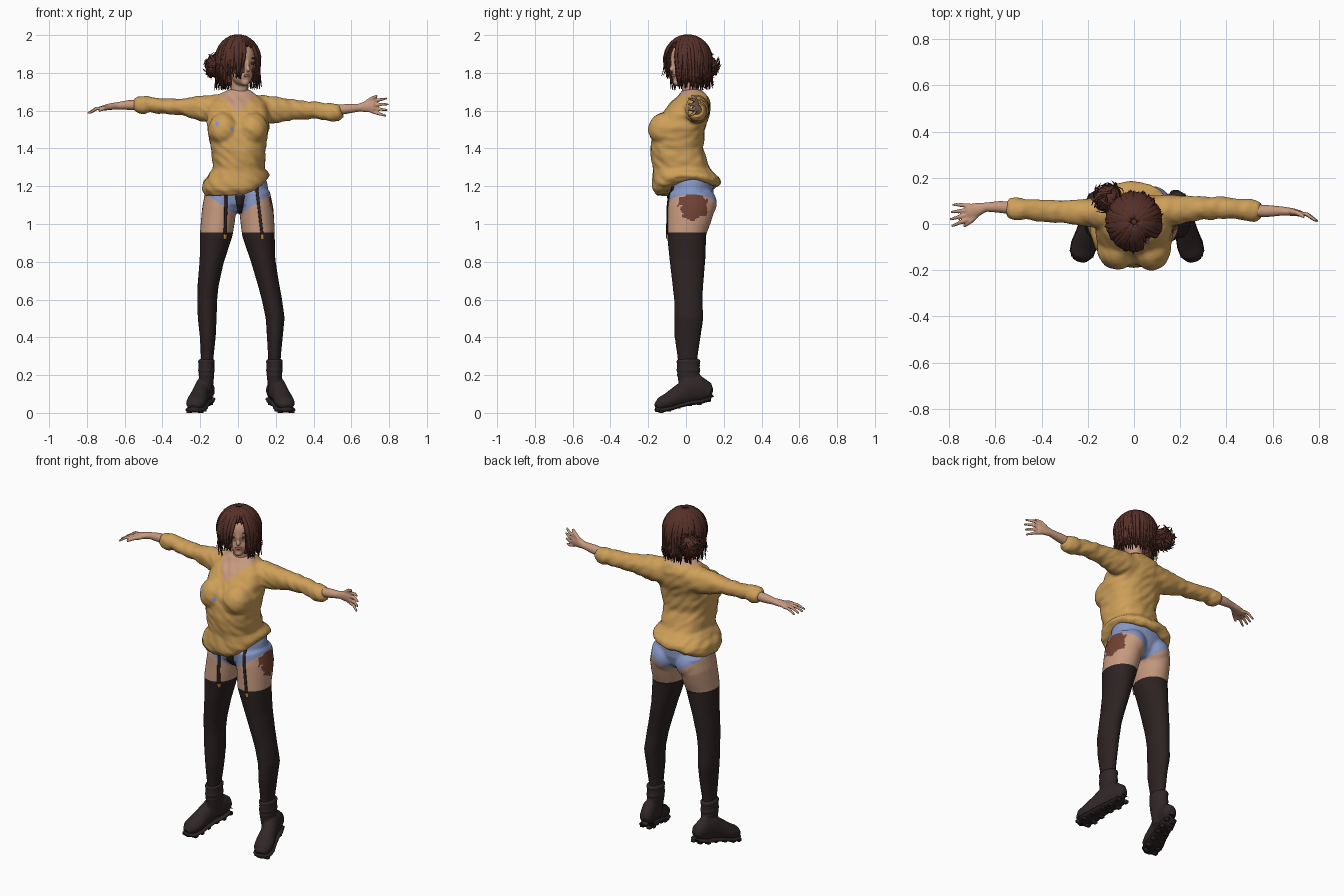
import bpy, bmesh, math, random
from mathutils import Vector, Matrix, noise

rng = random.Random(7)
if "Cube" in bpy.data.objects:
    bpy.data.objects.remove(bpy.data.objects["Cube"])


def material(name, *rgb):
    m = bpy.data.materials.new(name)
    m.use_nodes = True
    m.diffuse_color = (*rgb, 1)
    node = m.node_tree.nodes["Principled BSDF"]
    node.inputs["Base Color"].default_value = (*rgb, 1)
    node.inputs["Roughness"].default_value = 0.8
    return m


KNIT = material("mustard knit", .62, .35, .1)
SKIN = material("skin", .57, .32, .21)
BLUE = material("pale blue cloth", .24, .31, .56)
STOCKING = material("dark stocking", .026, .016, .016)
BOOT = material("boot leather", .03, .02, .02)
HAIR = material("auburn hair", .095, .03, .022)
INK = material("skin marking", .17, .055, .035)
GOLD = material("gold clip", .5, .28, .06)
LIPS = material("lips", .35, .11, .08)
EYES = material("eyes", .05, .035, .03)


def loft(bm, rings):
    vs = [[bm.verts.new(p) for p in ring] for ring in rings]
    for a, b in zip(vs, vs[1:]):
        for i in range(len(a)):
            bm.faces.new((a[i], a[i - 1], b[i - 1], b[i]))
    bm.faces.new(vs[0])
    bm.faces.new(vs[-1])


def tube(bm, pts, n=20, center=None):
    """Sweep along points of (x, y, z, side radius, other radius)."""
    rings, cs = [], [Vector(p[:3]) for p in pts]
    for i, p in enumerate(pts):
        d = (cs[min(i + 1, len(cs) - 1)] - cs[max(i - 1, 0)]).normalized()
        ref = Vector((0, 1, 0)) if abs(d.z) > .7 else Vector((0, 0, 1))
        if center:
            ref = cs[i] - center
        u = ref.cross(d).normalized()
        v = d.cross(u)
        turn = [math.tau * k / n for k in range(n)]
        rings.append([cs[i] + u * p[3] * math.cos(a) + v * p[-1] * math.sin(a) for a in turn])
    loft(bm, rings)


def ball(bm, c, r, yaw=0):
    m = Matrix.Translation(c) @ Matrix.Rotation(yaw, 4, 'Z') @ Matrix.Diagonal((*r, 1))
    bmesh.ops.create_icosphere(bm, subdivisions=3, radius=1, matrix=m)


def finish(name, bm, mats, voxel=0, smooth=4):
    """Make an object; with a voxel size, fuse its overlapping parts."""
    bmesh.ops.recalc_face_normals(bm, faces=bm.faces)
    ob = bpy.data.objects.new(name, bpy.data.meshes.new(name))
    bm.to_mesh(ob.data)
    bm.free()
    bpy.context.collection.objects.link(ob)
    if voxel:
        mod = ob.modifiers.new("fuse", 'REMESH')
        mod.mode, mod.voxel_size = 'VOXEL', voxel
        ob.modifiers.new("soften", 'SMOOTH').iterations = smooth
        graph = bpy.context.evaluated_depsgraph_get()
        fused = bpy.data.meshes.new_from_object(ob.evaluated_get(graph))
        ob.modifiers.clear()
        ob.data = fused
        fused.name = name
    ob.data.materials.clear()
    for m in mats:
        ob.data.materials.append(m)
    ob.data.shade_smooth()
    return ob


def paint(ob, planes, rule, wrinkle=0):
    """Cut along planes and colour faces by a rule, after optional creasing."""
    bm = bmesh.new()
    bm.from_mesh(ob.data)
    if wrinkle:
        for v in bm.verts:
            x, y, z = v.co
            v.co += v.normal * wrinkle * noise.noise(Vector((x * 18, y * 14, z * 28 + x * 20)))
    for co, no in planes:
        bmesh.ops.bisect_plane(bm, geom=bm.verts[:] + bm.edges[:] + bm.faces[:],
                               plane_co=co, plane_no=no)
    for f in bm.faces:
        f.material_index = rule(f.calc_center_median())
    bm.to_mesh(ob.data)
    bm.free()


# Sweater: torso from bounds (z, left, right, front, back), bust and sleeves
bm = bmesh.new()
rings = []
for z, x0, x1, y0, y1 in [(1.15, -.175, .155, -.155, .16), (1.18, -.192, .168, -.178, .185),
                          (1.22, -.185, .165, -.178, .18), (1.29, -.135, .14, -.175, .125),
                          (1.4, -.142, .147, -.188, .088), (1.5, -.165, .165, -.178, .1),
                          (1.58, -.165, .165, -.13, .125), (1.64, -.15, .15, -.085, .13),
                          (1.68, -.105, .105, -.04, .115), (1.71, -.055, .06, -.02, .08)]:
    ring, low = [], max(0, (1.3 - z) / .15)
    for k in range(32):
        c, s = math.cos(math.tau * k / 32), math.sin(math.tau * k / 32)
        px, py = [math.copysign(abs(t) ** .82, t) for t in (c, s)]
        lift = low * (.09 * max(0, c) ** 2 + .045 * max(0, s) ** 2)
        ring.append(Vector(((x0 + x1) / 2 + px * (x1 - x0) / 2,
                            (y0 + y1) / 2 + py * (y1 - y0) / 2, z + lift)))
    rings.append(ring)
loft(bm, rings)
for s in (-1, 1):
    ball(bm, (s * .075, -.108, 1.5), (.085, .092, .09))
tube(bm, [(-.06, .045, 1.61, .08, .08), (-.18, .05, 1.612, .064, .07), (-.3, .052, 1.62, .05, .045),
          (-.42, .06, 1.625, .046, .042), (-.46, .063, 1.63, .045, .04), (-.49, .064, 1.63, .051, .047),
          (-.53, .066, 1.63, .048, .045), (-.55, .068, 1.63, .036, .034)])
tube(bm, [(.06, .045, 1.61, .08, .08), (.18, .06, 1.605, .064, .072), (.3, .07, 1.605, .05, .054),
          (.42, .068, 1.6, .047, .045), (.46, .062, 1.595, .046, .042), (.49, .06, 1.592, .051, .048),
          (.53, .057, 1.592, .047, .046), (.55, .056, 1.598, .034, .034)])
sweater = finish("sweater", bm, [KNIT, SKIN, BLUE], .009, 4)
specks = [Vector((-.11, -.17, 1.53)), Vector((-.03, -.19, 1.5))]


def sweater_color(c):
    if c.z > (1.585 + 1.05 * abs(c.x) if c.y < .03 else 1.69):
        return 1
    return 2 if c.y < 0 and any((c - p).xz.length < .011 for p in specks) else 0


paint(sweater, [((0, 0, 1.585), (s * 1.05, 0, -1)) for s in (-1, 1)] + [((0, 0, 1.69), (0, 0, 1))],
      sweater_color, .006)

# Hips and legs: height, left x, right x, depth centre, radii
bm = bmesh.new()
tube(bm, [(0, .02, 1.06, .05, .07), (0, .022, 1.1, .13, .11), (0, .025, 1.15, .165, .122),
          (0, .025, 1.22, .155, .12), (0, .01, 1.32, .11, .09)], 28)
legs = [(1.16, .085, .09, .03, .085, .12), (1.08, .097, .1, .026, .09, .125),
        (1.02, .102, .106, .015, .09, .116), (.95, .108, .115, .003, .087, .105),
        (.8, .135, .14, .008, .064, .094), (.68, .162, .158, .01, .056, .082),
        (.6, .18, .163, .012, .053, .075), (.5, .197, .163, .015, .05, .077),
        (.4, .195, .16, .008, .042, .069), (.3, .193, .163, .008, .034, .054),
        (.2, .193, .167, .01, .032, .046)]
tube(bm, [(l, y, z, a, b) for z, l, r, y, a, b in legs], 24)
tube(bm, [(-r, y, z, a, b) for z, l, r, y, a, b in legs], 24)
for s in (-1, 1):
    ball(bm, (s * .083, .08, 1.11), (.078, .084, .085))
body = finish("hips_and_legs", bm, [SKIN, STOCKING, BLUE, INK], .0085, 3)


def body_color(c):
    if c.z < .955:
        return 1
    if c.z > 1.045 + .65 * abs(c.x):
        return 2
    wobble = noise.noise(c * 45) * .45
    spot = math.hypot((c.y - .04) / .075, (c.z - 1.1) / .075) + wobble
    return 3 if c.x > .1 and spot < 1 else 0


paint(body, [((0, 0, .955), (0, 0, 1))] +
      [((0, 0, 1.045), (s * .65, 0, -1)) for s in (-1, 1)], body_color)


# Garter straps, clips and front panel, wrapped onto the front of the body
def ribbon(name, top, bottom, w0, w1, mat, thick=.006):
    bm = bmesh.new()
    rows, n = [], 16
    for i in range(n + 1):
        x, z = Vector(top).lerp(Vector(bottom), i / n)
        w = w0 + (w1 - w0) * i / n
        rows.append([bm.verts.new((x + s * w, -.4, z)) for s in (-1, 0, 1)])
    for a, b in zip(rows, rows[1:]):
        for i in (0, 1):
            bm.faces.new((a[i], a[i + 1], b[i + 1], b[i]))
    ob = finish(name, bm, [mat])
    wrap = ob.modifiers.new("wrap", 'SHRINKWRAP')
    wrap.target, wrap.wrap_method, wrap.offset = body, 'PROJECT', .003
    wrap.use_project_y = True
    shell = ob.modifiers.new("shell", 'SOLIDIFY')
    shell.thickness, shell.offset = thick, 0


ribbon("right_garter", (-.062, 1.2), (-.068, .94), .007, .007, STOCKING)
ribbon("left_garter", (.098, 1.2), (.128, .94), .007, .007, STOCKING)
ribbon("right_clip", (-.068, .945), (-.069, .92), .009, .007, GOLD, .009)
ribbon("left_clip", (.128, .945), (.13, .92), .009, .007, GOLD, .009)
ribbon("front_panel", (.01, 1.15), (.01, 1.06), .026, .01, STOCKING)

# Boots: toes turned out and pitched down, with soles, straps and treads
for side, s, ax in (("left", 1, .193), ("right", -1, -.167)):
    foot = [(.137, .09, .125, .02), (.12, .07, .16, .037), (.07, .055, .2, .043),
            (.02, .05, .19, .043), (-.04, .035, .145, .047), (-.09, .02, .108, .054),
            (-.13, .012, .085, .05), (-.158, .014, .05, .026)]
    path = [(ax + s * (.01 + (.05 - y) * .28), y, b, t, w) for y, b, t, w in foot]
    bm = bmesh.new()
    tube(bm, [(x, y, (b + t) / 2, w, (t - b) / 2) for x, y, b, t, w in path])
    tube(bm, [(ax + s * .006, .02, .09, .036, .05), (ax, .014, .19, .04, .058),
              (ax, .012, .25, .042, .062), (ax, .012, .285, .04, .058)])
    for z, w in ((.2, .043), (.225, .046), (.272, .046)):
        tube(bm, [(ax, .013, z - .011, w - .005, w + .012), (ax, .013, z, w, w + .02),
                  (ax, .013, z + .011, w - .005, w + .012)])
    finish(side + "_boot", bm, [BOOT], .006, 2)
    bm = bmesh.new()
    tube(bm, [(x, y, b + .004, w + .003, .014) for x, y, b, t, w in path])
    for x, y, b, t, w in path[1:-1]:
        for k in (-1, 1):
            m = Matrix.Translation((x + k * w * .6, y, b - .005)) @ Matrix.Diagonal((w * .6, .022, .016, 1))
            bmesh.ops.create_cube(bm, size=1, matrix=m)
    finish(side + "_boot_sole", bm, [STOCKING])


# Forearms and hands: thumb side A, back of hand N, reach D
def hand(name, forearm, D, A, N):
    bm = bmesh.new()
    tube(bm, forearm, 16)
    D, A, N = Vector(D), Vector(A), Vector(N)
    P = Vector(forearm[-1][:3])
    for i in range(4):
        k = 1.5 - i
        base = P - D * .015 + A * .018 * k
        tip = base + D * (.09 - .007 * abs(k - .3)) + A * .013 * k - N * .018
        mid = (base + tip) / 2 + N * .012
        tube(bm, [(*base, .0095), (*mid, .009), (*tip, .006)], 10)
    root = P - D * .045 + A * .016
    tube(bm, [(*root, .013), (*(root + D * .03 + A * .025), .011),
              (*(root + D * .06 + A * .042 - N * .012), .007)], 10)
    finish(name, bm, [SKIN], .005, 2)


hand("right_hand", [(-.5, .066, 1.63, .028), (-.58, .074, 1.63, .026), (-.64, .073, 1.626, .02, .019),
                    (-.685, .06, 1.62, .031, .017), (-.722, .05, 1.612, .034, .013)],
     (-1, -.2, -.12), (0, -1, 0), (0, 0, 1))
hand("left_hand", [(.5, .058, 1.6, .029), (.58, .056, 1.61, .026), (.64, .056, 1.616, .02, .021),
                   (.685, .052, 1.622, .017, .031), (.722, .045, 1.622, .013, .034)],
     (1, -.22, -.05), (0, 0, 1), (0, 1, 0))

# Head and neck, turned toward the left
YAW = math.radians(30)


def at(s, f, z):
    return Vector((.005 + s * math.cos(YAW) + f * math.sin(YAW),
                   .01 + s * math.sin(YAW) - f * math.cos(YAW), z))


bm = bmesh.new()
ball(bm, at(0, 0, 1.875), (.08, .097, .1), YAW)
ball(bm, at(0, .032, 1.792), (.056, .058, .06), YAW)
ball(bm, at(0, .066, 1.752), (.024, .022, .022), YAW)
ball(bm, at(0, .096, 1.82), (.012, .017, .015), YAW)
ball(bm, at(0, .092, 1.845), (.008, .012, .03), YAW)
tube(bm, [(.003, .045, 1.6, .07, .06), (.005, .035, 1.67, .052, .048),
          (.008, .02, 1.71, .045, .042), (.01, .015, 1.8, .044, .044)])
finish("head_and_neck", bm, [SKIN], .006, 2)
bm = bmesh.new()
for s in (-1, 1):
    ball(bm, at(s * .034, .086, 1.852), (.015, .006, .007), YAW)
    ball(bm, at(s * .035, .088, 1.878), (.02, .005, .004), YAW)
finish("eyes_and_brows", bm, [EYES])
bm = bmesh.new()
ball(bm, at(0, .086, 1.785), (.02, .008, .008), YAW)
finish("lips", bm, [LIPS])

# Hair: a cap left open over the face
C, R = Vector((0, .01, 1.865)), Vector((.115, .122, .13))


def on_hair(az, radial, z):
    return Vector((C.x + R.x * radial * math.sin(az), C.y - R.y * radial * math.cos(az), z))


def open_face(az):
    return .28 < az < .98


bm = bmesh.new()
loft(bm, [[on_hair(math.tau * k / 40, r, z) for k in range(40)] for z, r in
          ((1.985, .2), (1.97, .5), (1.94, .78), (1.9, .93), (1.86, .97), (1.8, .94), (1.75, .8))])
bare = []
for f in bm.faces:
    c = f.calc_center_median()
    az = math.atan2(c.x - C.x, C.y - c.y)
    if c.z < 1.76 or c.z < 1.93 and open_face(az) or c.z < 1.8 and -.6 < az < .3:
        bare.append(f)
bmesh.ops.delete(bm, geom=bare, context='FACES')
finish("hair_cap", bm, [HAIR])

# Hair locks falling from the crown
bm = bmesh.new()
for i in range(260):
    az = rng.uniform(-math.pi, math.pi)
    tip = rng.uniform(1.705, 1.76) + (.06 if -.6 < az < .3 else 0)
    lift, flick, sway = rng.uniform(-.02, .06), rng.uniform(-.15, .2), rng.uniform(-.5, .5)
    reach = rng.uniform(.3, .42) if open_face(az) else 1
    pts = []
    for k in range(11):
        f = k / 10
        t = .1 + f * 2.2 * reach
        drop = max(0, t - 1.55) / .75
        t = min(t, 1.55)
        radial = math.sin(t) * (1 + lift - .1 * drop + flick * drop ** 2)
        z = C.z + R.z * math.cos(t) * (1 + lift * .5) - drop * (C.z - tip)
        w = .016 * math.sqrt(1.02 - f)
        pts.append((*on_hair(az + sway * (1 - f) * .6, radial, z), w, w * .4))
    tube(bm, pts, 6, C)
finish("hair_locks", bm, [HAIR])

# Loose bun of curled locks behind the right ear
bm = bmesh.new()
B = Vector((-.112, .112, 1.835))
ball(bm, B, (.054, .054, .06))
for i in range(60):
    v = Vector([rng.gauss(0, 1) for k in range(3)]).normalized()
    w = v.cross(Vector([rng.gauss(0, 1) for k in range(3)])).normalized()
    pts = []
    for k in range(8):
        f, q = k / 7, k * .24
        p = B + (v * math.cos(q) + w * math.sin(q)) * (.052 + .025 * f * f)
        pts.append((*p, .012 * math.sqrt(1.03 - f), .005 * math.sqrt(1.03 - f)))
    tube(bm, pts, 6, B)
finish("hair_bun", bm, [HAIR])
